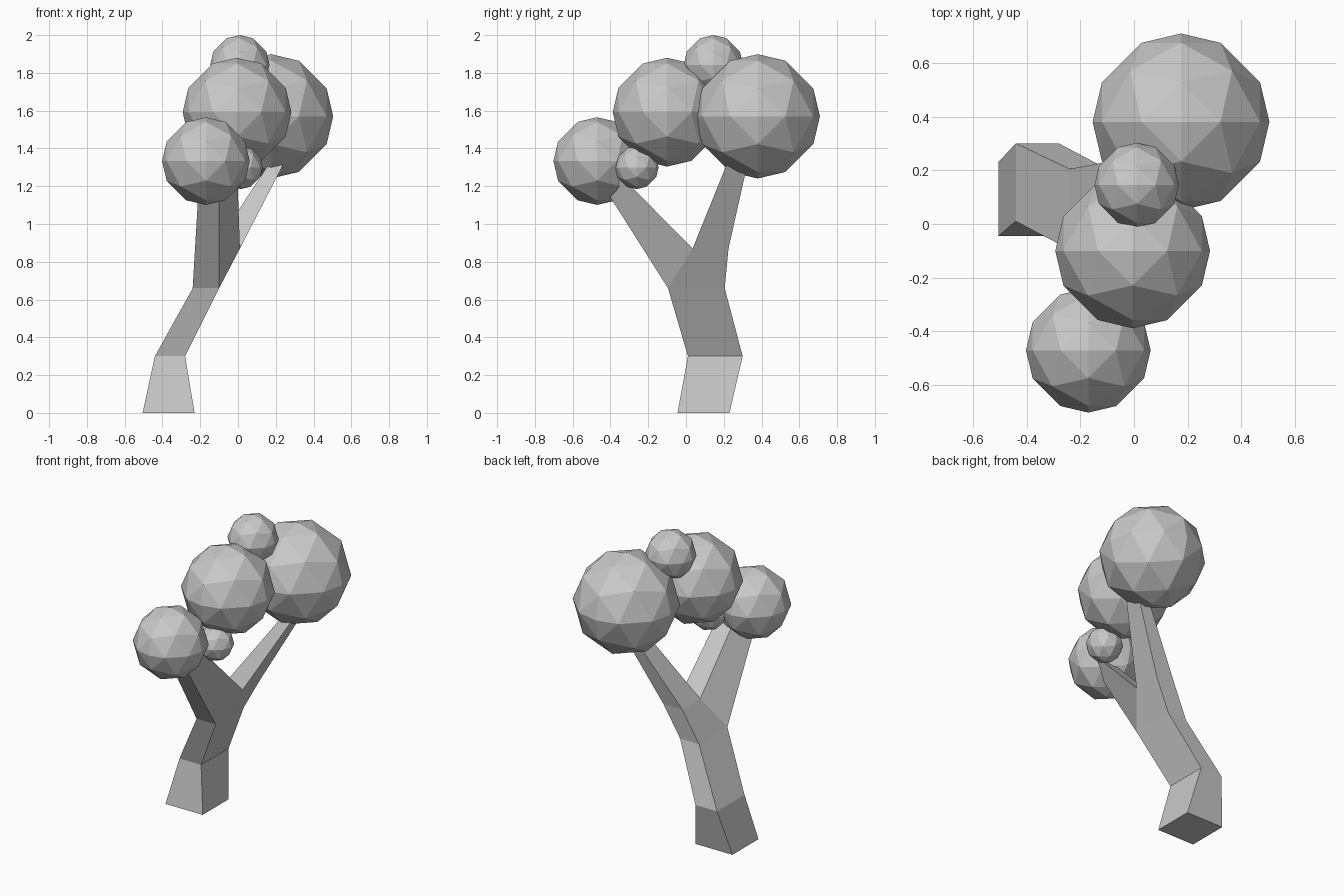
import bpy
import bmesh
from mathutils import Vector

cube = bpy.data.objects.get("Cube")
if cube:
    bpy.data.objects.remove(cube, do_unlink=True)

# One plain grey for the whole tree
GREY = (0.58, 0.58, 0.58, 1.0)
grey = bpy.data.materials.new("plain_grey")
grey.use_nodes = True
grey.diffuse_color = GREY
for node in grey.node_tree.nodes:
    if node.type == 'BSDF_PRINCIPLED':
        node.inputs["Base Color"].default_value = GREY


def finish(bm, name, location=(0, 0, 0)):
    bmesh.ops.recalc_face_normals(bm, faces=bm.faces[:])
    mesh = bpy.data.meshes.new(name)
    bm.to_mesh(mesh)
    bm.free()
    mesh.materials.append(grey)
    obj = bpy.data.objects.new(name, mesh)
    obj.location = location
    bpy.context.collection.objects.link(obj)
    return obj


def foliage_ball(name, location, radius, cuts=3):
    """Faceted ball: an octahedron with each edge split in three, rounded."""
    bm = bmesh.new()
    span = range(-cuts, cuts + 1)
    for x in span:
        for y in span:
            for z in span:
                if abs(x) + abs(y) + abs(z) == cuts:
                    bm.verts.new(Vector((x, y, z)).normalized() * radius)
    bmesh.ops.convex_hull(bm, input=bm.verts[:])
    finish(bm, name, location)


def pair(bm, x0, x1, y, z):
    """Left and right ends of one crosswise edge."""
    return [bm.verts.new((x0, y, z)), bm.verts.new((x1, y, z))]


def ring(front, back):
    return [front[0], front[1], back[1], back[0]]


def bridge(bm, a, b):
    for i in range(4):
        j = (i + 1) % 4
        bm.faces.new((a[i], a[j], b[j], b[i]))


# Four-sided trunk that leans, then forks into two limbs
bm = bmesh.new()
base = ring(pair(bm, -0.505, -0.23, -0.045, 0), pair(bm, -0.505, -0.23, 0.23, 0))
knee = ring(pair(bm, -0.44, -0.28, 0.01, 0.30), pair(bm, -0.44, -0.28, 0.30, 0.30))
neck_front = pair(bm, -0.24, -0.10, -0.095, 0.66)
neck_back = pair(bm, -0.24, -0.10, 0.205, 0.66)
neck = ring(neck_front, neck_back)
crotch = pair(bm, -0.13, 0.01, 0.035, 0.87)
upper_back = pair(bm, -0.13, 0.01, 0.225, 0.87)
bm.faces.new(base)
bridge(bm, base, knee)
bridge(bm, knee, neck)

# Wedge between the neck and the fork
bm.faces.new(neck_back + upper_back[::-1])
for side in (0, 1):
    bm.faces.new((neck_front[side], neck_back[side], upper_back[side], crotch[side]))

# Front limb and back limb, both ending inside the foliage
front_tip = ring(pair(bm, -0.205, -0.10, -0.47, 1.25), pair(bm, -0.12, -0.005, -0.39, 1.30))
bridge(bm, ring(neck_front, crotch), front_tip)
bm.faces.new(front_tip)
back_tip = ring(pair(bm, 0.25, 0.31, 0.27, 1.45), pair(bm, 0.25, 0.31, 0.355, 1.45))
bridge(bm, ring(crotch, upper_back), back_tip)
bm.faces.new(back_tip)
finish(bm, "trunk")

# Foliage
for name, location, radius in (
    ("foliage_back", (0.175, 0.38, 1.57), 0.329),
    ("foliage_middle", (-0.005, -0.10, 1.592), 0.288),
    ("foliage_front", (-0.17, -0.47, 1.333), 0.232),
    ("foliage_top", (0.01, 0.145, 1.843), 0.157),
    ("foliage_small", (0.015, -0.26, 1.30), 0.115),
):
    foliage_ball(name, location, radius)
